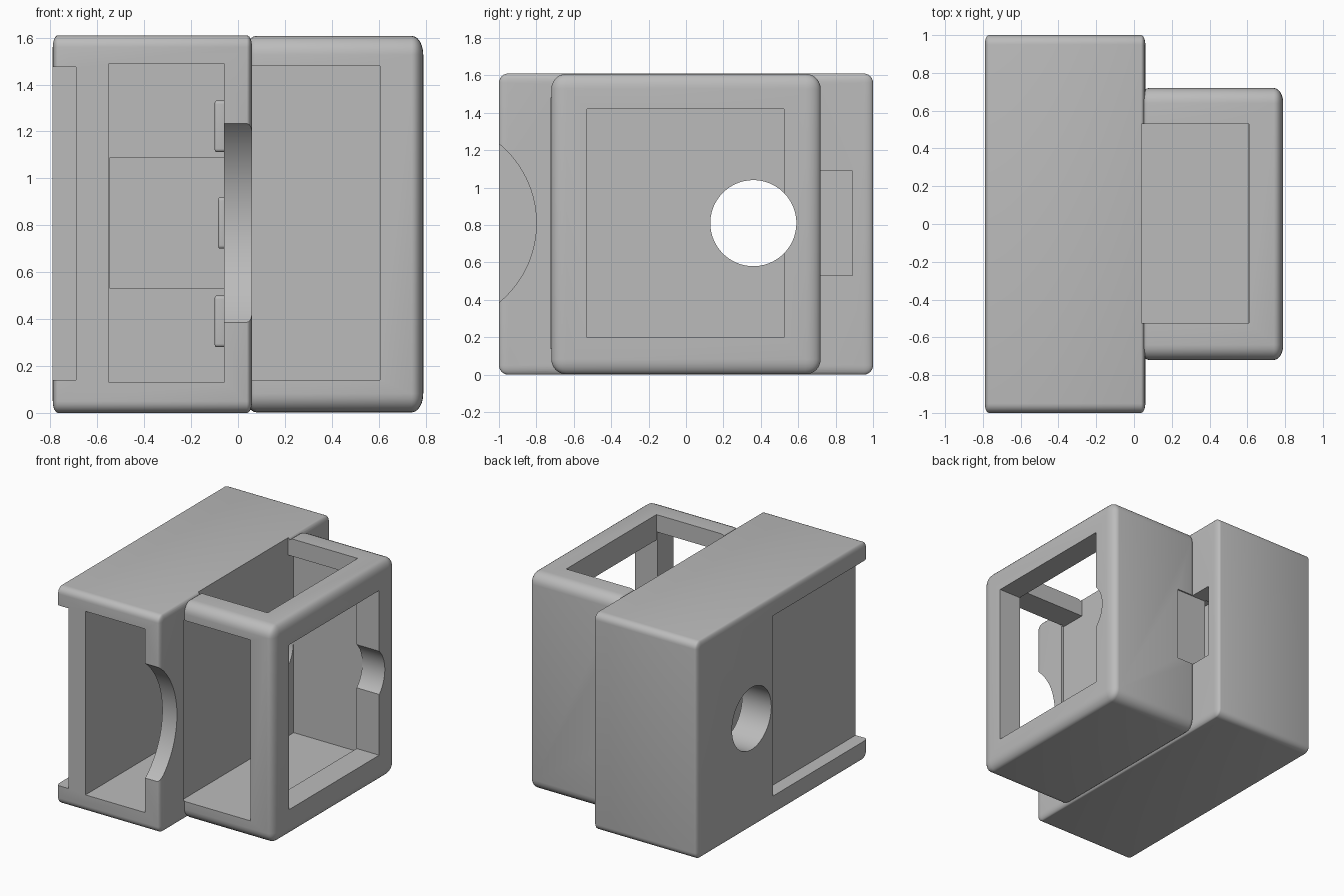
import bpy, bmesh, math
from mathutils import Matrix, Vector

if "Cube" in bpy.data.objects:
    bpy.data.objects.remove(bpy.data.objects["Cube"])

gray = bpy.data.materials.new("light gray plastic")
gray.diffuse_color = (0.5, 0.5, 0.5, 1)
gray.use_nodes = True
gray.node_tree.nodes["Principled BSDF"].inputs["Base Color"].default_value = gray.diffuse_color


def to_object(bm, name):
    mesh = bpy.data.meshes.new(name)
    bm.to_mesh(mesh)
    bm.free()
    mesh.materials.append(gray)
    obj = bpy.data.objects.new(name, mesh)
    bpy.context.collection.objects.link(obj)
    return obj


def box(name, lo, hi, radius=0, squash=1):
    """Box between two corners; rounded edges are squashed along x."""
    lo, hi = Vector(lo), Vector(hi)
    size, mid = hi - lo, (lo + hi) / 2
    bm = bmesh.new()
    bmesh.ops.create_cube(bm, size=1)
    bmesh.ops.scale(bm, vec=(size.x / squash, size.y, size.z), verts=bm.verts)
    if radius:
        bmesh.ops.bevel(bm, geom=bm.edges[:], offset=radius, segments=6,
                        profile=0.5, affect='EDGES')
    bmesh.ops.scale(bm, vec=(squash, 1, 1), verts=bm.verts)
    bmesh.ops.translate(bm, vec=mid, verts=bm.verts)
    return to_object(bm, name)


def cylinder_x(name, x0, x1, y, z, radius):
    """Cylinder lying along x."""
    bm = bmesh.new()
    m = Matrix.Translation(((x0 + x1) / 2, y, z)) @ Matrix.Rotation(math.pi / 2, 4, 'Y')
    bmesh.ops.create_cone(bm, cap_ends=True, segments=96, radius1=radius,
                          radius2=radius, depth=x1 - x0, matrix=m)
    return to_object(bm, name)


def combine(target, other, operation):
    mod = target.modifiers.new(operation.lower(), 'BOOLEAN')
    mod.operation, mod.object, mod.solver = operation, other, 'EXACT'
    bpy.context.view_layer.objects.active = target
    bpy.ops.object.modifier_apply(modifier=mod.name)
    bpy.data.objects.remove(other)


def shade(obj):
    bpy.ops.object.select_all(action='DESELECT')
    obj.select_set(True)
    bpy.context.view_layer.objects.active = obj
    bpy.ops.object.shade_smooth_by_angle(angle=math.radians(30))


# Tall sleeve joined with the open-frame box on its right
housing = box("housing", (-0.79, -1, 0), (0.06, 1, 1.61), 0.05, 0.45)
frame = box("frame_box", (0.03, -0.72, 0.002), (0.79, 0.72, 1.608), 0.08, 0.62)
combine(housing, frame, 'UNION')

cutters = [
    # sleeve: deep pocket, cable slot at the back, sliding-panel recess on the left
    box("sleeve_pocket", (-0.55, -1.1, 0.13), (-0.06, 0.72, 1.49)),
    box("cable_slot", (-0.545, 0.71, 0.53), (0.2, 0.89, 1.09)),
    box("panel_recess", (-0.9, -1.1, 0.14), (-0.69, 0.11, 1.475)),
    # frame box: cavity open at the front, then top and right windows
    box("frame_cavity", (0.04, -0.725, 0.14), (0.605, 0.595, 1.48)),
    box("top_window", (0.04, -0.525, 1.4), (0.61, 0.53, 1.7)),
    box("side_window", (0.5, -0.53, 0.2), (0.9, 0.525, 1.42)),
    # round hole through everything and thumb notch in the right sleeve wall
    cylinder_x("through_hole", -1, 1, 0.36, 0.81, 0.23),
    cylinder_x("thumb_notch", -0.1, 0.2, -1.35, 0.81, 0.55),
]
for cutter in cutters:
    combine(housing, cutter, 'DIFFERENCE')
shade(housing)

# Small retaining tabs on the inside of the right sleeve wall
for name, z, reach in (("lower_tab", 0.39, 0.1), ("middle_tab", 0.81, 0.085),
                       ("upper_tab", 1.222, 0.1)):
    tab = box(name, (-reach, -0.76, z - 0.11), (-0.05, -0.70, z + 0.11), 0.015, 0.6)
    shade(tab)
